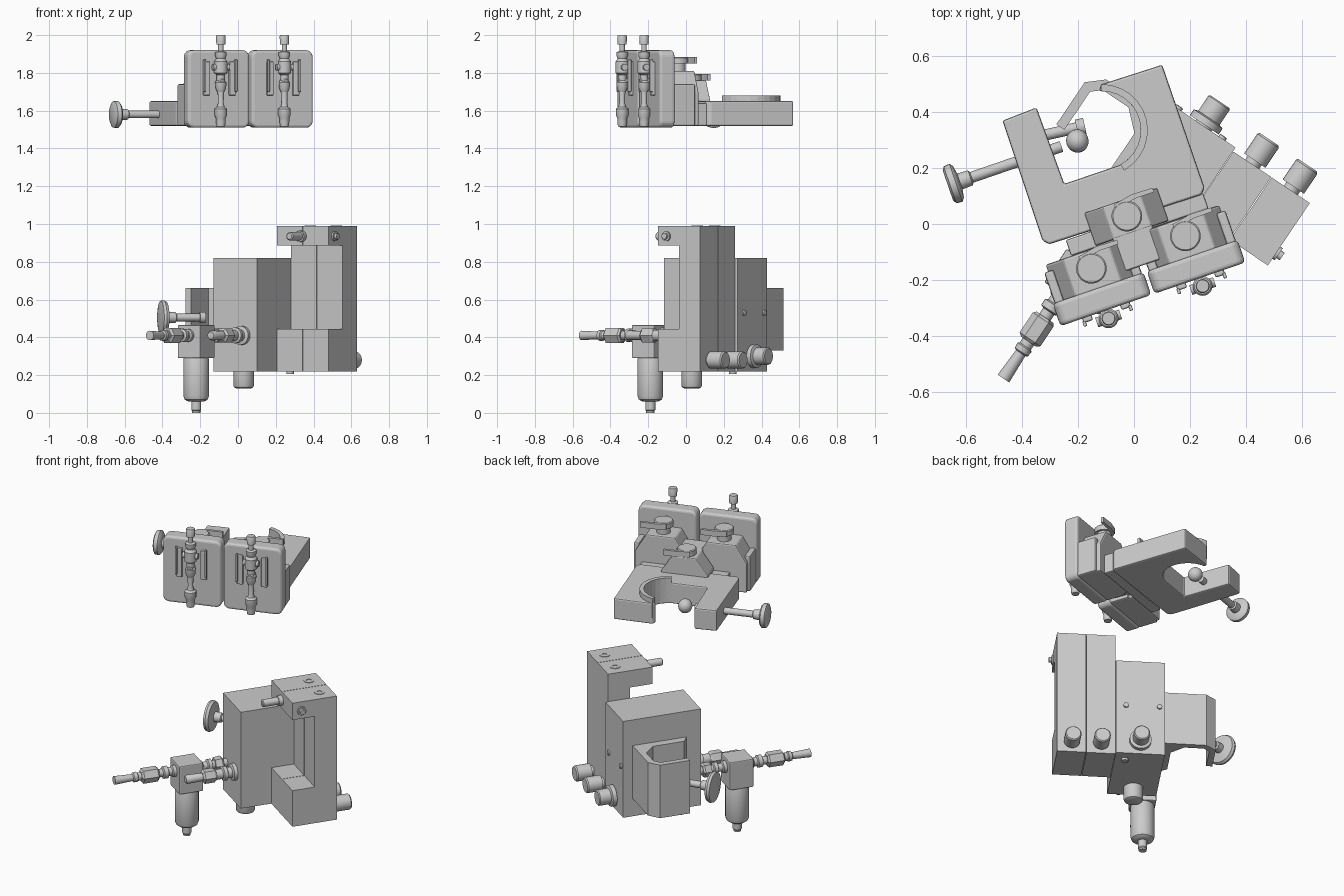
import bpy, bmesh, math
from mathutils import Matrix, Vector

UPPER = Matrix.Rotation(math.radians(19), 4, 'Z')
LOWER = Matrix.Rotation(math.radians(-34), 4, 'Z')
frame = UPPER


def finish(name, bm, bevel=0.0, seg=2, smooth=False):
    bmesh.ops.recalc_face_normals(bm, faces=bm.faces)
    me = bpy.data.meshes.new(name)
    bm.to_mesh(me)
    bm.free()
    ob = bpy.data.objects.new(name, me)
    bpy.context.collection.objects.link(ob)
    ob.matrix_world = frame
    if bevel:
        m = ob.modifiers.new("bevel", 'BEVEL')
        m.width, m.segments, m.limit_method = bevel, seg, 'ANGLE'
    if smooth:
        bpy.ops.object.select_all(action='DESELECT')
        ob.select_set(True)
        bpy.context.view_layer.objects.active = ob
        bpy.ops.object.shade_smooth_by_angle(angle=math.radians(35))
    return ob


def extrude(name, loop, vec, bevel=0.0, seg=2):
    bm = bmesh.new()
    face = bm.faces.new([bm.verts.new(p) for p in loop])
    new = bmesh.ops.extrude_face_region(bm, geom=[face])['geom']
    bmesh.ops.translate(bm, vec=vec, verts=[g for g in new if isinstance(g, bmesh.types.BMVert)])
    bmesh.ops.recalc_face_normals(bm, faces=bm.faces)
    if not any(f.normal.dot(Vector(vec)) < -1e-9 for f in bm.faces):
        bm.faces.new([v for v in face.verts])
    return finish(name, bm, bevel, seg)


def prism(name, pts, z0, z1, bevel=0.0, seg=2):
    return extrude(name, [(x, y, z0) for x, y in pts], (0, 0, z1 - z0), bevel, seg)


def box(name, x0, x1, y0, y1, z0, z1, bevel=0.0, seg=2):
    return prism(name, [(x0, y0), (x1, y0), (x1, y1), (x0, y1)], z0, z1, bevel, seg)


def lathe(name, start, axis, prof, n=24):
    """Turned part: prof lists (distance along axis, radius)."""
    rot = Vector(axis).to_track_quat('Z', 'Y').to_matrix()
    bm = bmesh.new()
    rings = []
    for t, r in prof:
        rings.append([bm.verts.new(Vector(start) + rot @ Vector(
            (r * math.cos(math.tau * i / n), r * math.sin(math.tau * i / n), t))) for i in range(n)])
    for a, b in zip(rings, rings[1:]):
        for i in range(n):
            bm.faces.new((a[i], a[(i + 1) % n], b[(i + 1) % n], b[i]))
    bm.faces.new(rings[0])
    bm.faces.new(rings[-1])
    return finish(name, bm, smooth=n > 8)


def arc(cx, cy, r, a0, a1, n):
    return [(cx + r * math.cos(math.radians(a0 + (a1 - a0) * i / n)),
             cy + r * math.sin(math.radians(a0 + (a1 - a0) * i / n))) for i in range(n + 1)]


def cam_lever(name, u, v, z, neck):
    lathe(name + "_disc", (u, v, z - neck), (0, 0, 1),
          [(0, .04), (neck, .04), (neck, .055), (neck + .03, .055), (neck + .035, .05)])
    prism(name + "_tail", [(u - .03, v + .035), (u + .05, v + .05), (u + .12, v + .05),
                           (u + .12, v + .066), (u + .04, v + .068), (u - .03, v + .054)], z, z + .034)


# ---------- upper assembly: pole clamp ----------
hole = arc(0, .355, .14, -82, 75, 16)
prism("pole_clamp_plate", [(-.31, .03), (.262, .02), (.281, .04), (.281, .506), (.05, .511)]
      + hole[::-1] + [(-.189, .217), (-.194, .508), (-.325, .503), (-.329, .05)], 1.52, 1.65, .008)
prism("pole_seat_lip", arc(0, .355, .14, -80, 72, 12) + arc(0, .355, .165, 72, -80, 12), 1.56, 1.68)
lathe("clamp_screw", (-.585, .347, 1.58), (1, 0, 0),
      [(0, .055), (.008, .07), (.03, .072), (.04, .06), (.045, .03), (.085, .028),
       (.09, .02), (.43, .02)])
lathe("clamp_screw_ball", (-.135, .347, 1.58), (1, 0, 0),
      [(.04 - .04 * math.cos(math.pi * i / 12), max(.001, .042 * math.sin(math.pi * i / 12)))
       for i in range(13)])

# dovetail mount standing on the clamp plate
extrude("clamp_dovetail", [(-.155, -.03, 1.6), (.12, -.03, 1.6), (.12, -.03, 1.66),
                           (.055, -.03, 1.76), (-.085, -.03, 1.76), (-.155, -.03, 1.66)],
        (0, .125, 0), .006)
cam_lever("clamp_lever", -.015, .035, 1.76, .02)
box("mount_backplate", -.25, .27, -.035, .025, 1.52, 1.64, .006)
box("mount_bridge", -.09, .06, -.15, -.02, 1.54, 1.76, .006)

# ---------- upper assembly: two identical holders ----------
for side, u in (("left", -.196), ("right", .16)):
    # rounded front shell
    w = .172
    c = (arc(u + w - .035, 1.545, .035, -90, 0, 5) + arc(u + w - .035, 1.885, .035, 0, 90, 5)
         + arc(u - w + .035, 1.885, .035, 90, 180, 5) + arc(u - w + .035, 1.545, .035, 180, 270, 5))
    extrude(side + "_holder_shell", [(x, -.26, z) for x, z in c], (0, .085, 0), .014, 3)
    # dovetail body behind
    extrude(side + "_holder_body",
            [(u + s * a, -.18, z) for s, a, z in ((-1, .15, 1.52), (1, .15, 1.52), (1, .15, 1.7),
             (1, .085, 1.81), (-1, .085, 1.81), (-1, .15, 1.7))], (0, .145, 0), .008)
    for s in (-1, 1):
        box(side + "_holder_wing", min(u + s * .13, u + s * .165), max(u + s * .13, u + s * .165),
            -.18, -.06, 1.52, 1.74, .008)
    cam_lever(side + "_holder_lever", u, -.1, 1.85, .05)
    # side rails on the front
    for s in (-1, 1):
        x = u + s * .072
        box(side + "_rail", x - .018, x + .018, -.277, -.255, 1.68, 1.86, .006)
        box(side + "_rail_rib", x - .006 + s * .015, x + .006 + s * .015, -.29, -.27, 1.7, 1.87, .003)
    # vertical fitting stack
    p = (u, -.29, 0)
    lathe(side + "_lower_fitting", p, (0, 0, 1),
          [(1.515, .022), (1.54, .026), (1.56, .026), (1.575, .033), (1.61, .033), (1.62, .02),
           (1.64, .015), (1.71, .017)], 16)
    lathe(side + "_valve_body", p, (0, 0, 1),
          [(1.70, .02), (1.72, .028), (1.75, .03), (1.76, .022), (1.79, .022), (1.80, .035),
           (1.86, .035), (1.875, .024), (1.89, .03), (1.91, .03), (1.915, .014), (1.95, .014),
           (1.951, .024), (1.995, .025), (2.0, .022)], 20)
    lathe(side + "_valve_cross", (u - .045, -.29, 1.83), (1, 0, 0), [(0, .018), (.09, .018)], 12)
    lathe(side + "_valve_stub", (u, -.24, 1.75), (0, -1, 0), [(0, .02), (.07, .02), (.075, .015)], 12)

# ---------- lower assembly: control unit ----------
frame = LOWER
box("main_body", -.13, .148, -.04, .43, .22, .82)
# column made of two C-shaped slabs
for name, u0, u1 in (("inner", .15, .313), ("outer", .316, .48)):
    prof = [(.145, .22), (.414, .22), (.414, .99), (.145, .99), (.145, .885), (.28, .885),
            (.28, .445), (.145, .445)]
    extrude("column_slab_" + name, [(u0, v, z) for v, z in prof], (u1 - u0, 0, 0))
    uc = (u0 + u1) / 2
    lathe("slab_top_screw_" + name, (uc, .34, .985), (0, 0, 1), [(0, .03), (.008, .03), (.008, .015), (.002, .015)], 20)
    lathe("slab_knob_" + name, (uc, .41, .28), (0, 1, 0),
          [(0, .03), (.02, .03), (.02, .046), (.105, .046), (.112, .04)], 24)
lathe("head_rod", (.31, .16, .935), (0, -1, 0), [(0, .03), (.04, .03), (.04, .022), (.13, .022), (.135, .016)], 16)
lathe("head_port", (.475, .2, .935), (1, 0, 0), [(0, .026), (.015, .026), (.015, .016), (.03, .016)], 16)

# body details
lathe("main_knob", (.01, .425, .3), (0, 1, 0),
      [(0, .035), (.01, .035), (.01, .062), (.035, .062), (.04, .046), (.105, .046), (.11, .04)], 28)
for u in (-.1, .09):
    lathe("body_screw", (u, .425, .53), (0, 1, 0), [(0, .015), (.014, .015), (.016, .01)], 12)
lathe("bottom_knob", (.008, .042, .225), (0, 0, -1), [(0, .055), (.08, .055), (.09, .05), (.095, .04)], 24)
lathe("bottom_pin", (.09, .36, .225), (0, 0, -1), [(0, .02), (.02, .02)], 12)

# hook bracket on the side of the body
prism("hook_bracket", [(-.12, .373), (-.372, .373), (-.43, .322), (-.43, .14), (-.395, .14),
                       (-.395, .305), (-.36, .335), (-.25, .335), (-.18, .27), (-.18, .08),
                       (-.12, .04)], .33, .66)

# bracket screw, set diagonally to the bracket
frame = Matrix.Identity(4)
lathe("bracket_screw", (-.415, .297, .505), (math.cos(.22), math.sin(.22), 0),
      [(0, .06), (.006, .088), (.02, .092), (.035, .085), (.045, .03), (.085, .028),
       (.09, .02), (.215, .02), (.215, .03), (.245, .03)], 28)

# ---------- filter and hose fittings ----------
frame = LOWER
FU, FV, FZ = -.078, -.28, .41
box("filter_head", FU - .072, FU + .072, FV - .072, FV + .072, .29, .465, .006)
lathe("filter_bowl", (FU, FV, .3), (0, 0, -1),
      [(0, .062), (.015, .068), (.21, .068), (.228, .062), (.238, .048), (.24, .026), (.285, .026),
       (.29, .022), (.3, .022)], 28)
lathe("inlet_hose", (FU, FV, FZ), (0, -1, 0),
      [(.06, .034), (.09, .034), (.095, .026), (.115, .026), (.12, .036), (.145, .036), (.15, .024),
       (.3, .024), (.305, .03), (.325, .028), (.33, .02), (.44, .025)], 20)
lathe("inlet_hex_nut", (FU, FV, FZ), (0, -1, 0), [(.175, .036), (.185, .045), (.27, .045), (.28, .032)], 6)
lathe("link_pipe", (FU, FV, FZ), (0, 1, 0),
      [(.06, .035), (.09, .035), (.095, .024), (.12, .024), (.125, .036), (.145, .036), (.15, .024), (.25, .024)], 20)
lathe("link_hex_nut", (FU, FV, FZ), (0, 1, 0), [(.165, .04), (.205, .044), (.215, .036)], 6)
lathe("outlet_pipe", (.055, -.03, FZ), (0, -1, 0),
      [(0, .05), (.03, .05), (.035, .032), (.06, .032), (.065, .042), (.085, .042), (.09, .03), (.13, .03),
       (.135, .022), (.3, .026), (.31, .02)], 20)
lathe("outlet_hex_nut", (.055, -.03, FZ), (0, -1, 0), [(.13, .034), (.14, .042), (.2, .042), (.21, .03)], 6)
